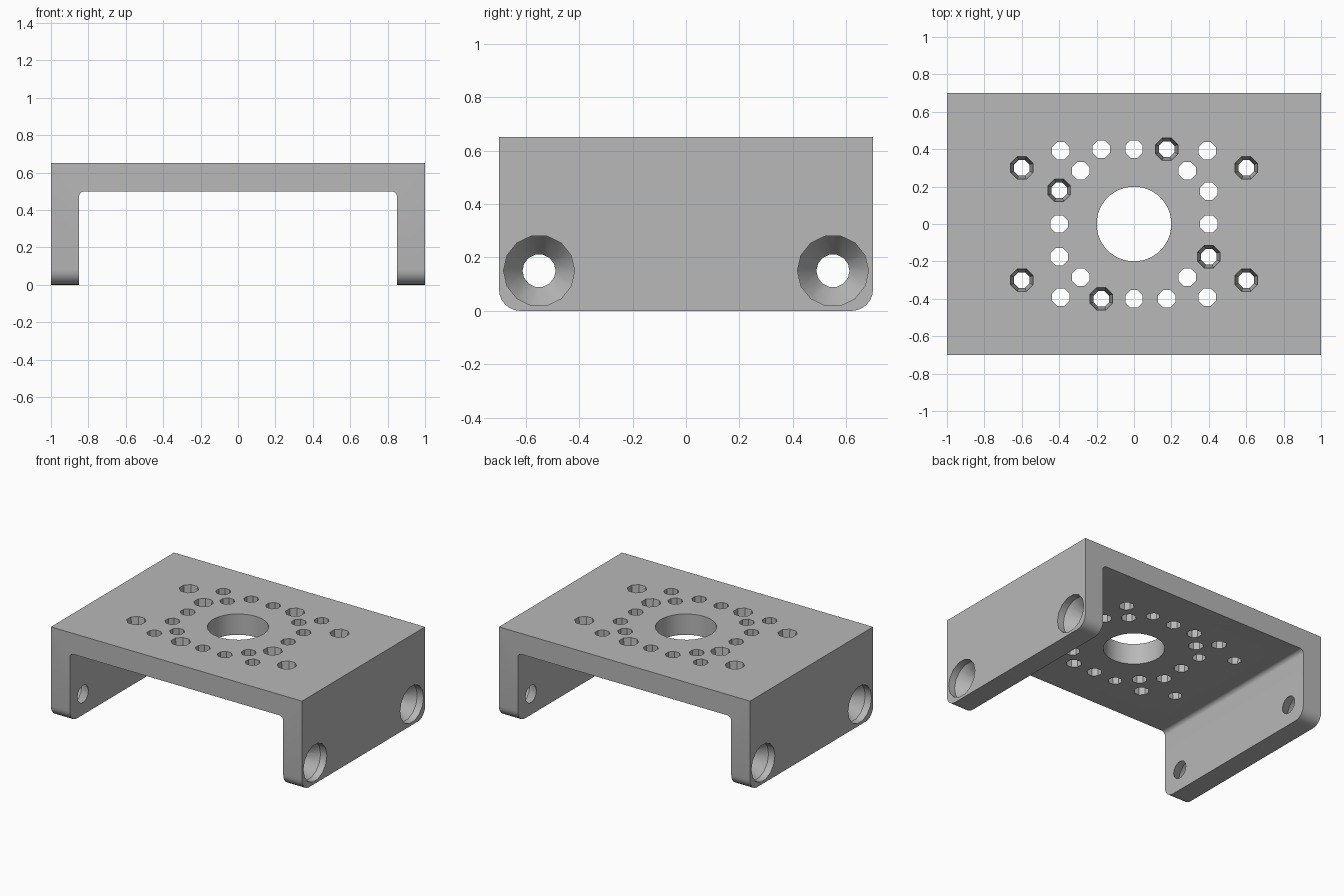
import bpy, bmesh, math
from mathutils import Matrix, Vector

if "Cube" in bpy.data.objects:
    bpy.data.objects.remove(bpy.data.objects["Cube"], do_unlink=True)

HALF_X, HALF_Y, TOP, WALL = 1.0, 0.7, 0.65, 0.15
INNER_X, INNER_Z = HALF_X - WALL, TOP - WALL
FILLET, CORNER = 0.03, 0.08

grey = bpy.data.materials.new("bracket grey")
grey.use_nodes = True
grey.diffuse_color = (0.48, 0.48, 0.48, 1)
grey.node_tree.nodes["Principled BSDF"].inputs["Base Color"].default_value = grey.diffuse_color


def make_object(name, bm):
    bmesh.ops.recalc_face_normals(bm, faces=bm.faces)
    mesh = bpy.data.meshes.new(name)
    bm.to_mesh(mesh)
    bm.free()
    obj = bpy.data.objects.new(name, mesh)
    bpy.context.collection.objects.link(obj)
    mesh.materials.append(grey)
    return obj


def bore(bm, matrix, steps, sides):
    """Closed turned cutter; steps are (distance along local z, radius)."""
    rings = []
    for depth, radius in steps:
        ring = []
        for i in range(sides):
            a = math.tau * (i + 0.5) / sides
            point = Vector((radius * math.cos(a), radius * math.sin(a), depth))
            ring.append(bm.verts.new(matrix @ point))
        rings.append(ring)
    for low, high in zip(rings, rings[1:]):
        for i in range(sides):
            j = (i + 1) % sides
            bm.faces.new((low[i], low[j], high[j], high[i]))
    bm.faces.new(rings[0][::-1])
    bm.faces.new(rings[-1])


# U-shaped body: right half of the profile, mirrored, then extruded along y
half = [(HALF_X, TOP), (HALF_X, 0), (INNER_X, 0)]
for i in range(6):
    a = math.radians(90 * i / 5)
    half.append((INNER_X - FILLET + FILLET * math.cos(a),
                 INNER_Z - FILLET + FILLET * math.sin(a)))
profile = half + [(-x, z) for x, z in reversed(half)]
bm = bmesh.new()
face = bm.faces.new([bm.verts.new((x, -HALF_Y, z)) for x, z in profile])
out = bmesh.ops.extrude_face_region(bm, geom=[face])
bmesh.ops.translate(bm, vec=(0, 2 * HALF_Y, 0),
                    verts=[g for g in out["geom"] if isinstance(g, bmesh.types.BMVert)])
# Rounded lower corners of both legs
feet = [e for e in bm.edges
        if all(v.co.z < 0.001 for v in e.verts)
        and abs(e.verts[0].co.y - e.verts[1].co.y) < 0.001]
bmesh.ops.bevel(bm, geom=feet, offset=CORNER, segments=6, profile=0.5, affect='EDGES')
bracket = make_object("bracket_body", bm)

# Hole cutters
bm = bmesh.new()
LOW, HIGH = INNER_Z - 0.02, TOP + 0.02
bore(bm, Matrix(), [(LOW, 0.2), (HIGH, 0.2)], 32)

# Small straight holes and wider tapered holes of the mounting pattern
straight = [(0, 0.4), (0, -0.4), (0.4, 0), (-0.4, 0),
            (-0.175, 0.4), (0.175, -0.4), (0.4, 0.175), (-0.4, -0.175)]
straight += [(sx * d, sy * d) for d in (0.285, 0.392) for sx in (-1, 1) for sy in (-1, 1)]
tapered = [(0.175, 0.4), (-0.4, 0.18), (0.4, -0.175), (-0.175, -0.4)]
tapered += [(sx * 0.6, sy * 0.3) for sx in (-1, 1) for sy in (-1, 1)]
for x, y in straight:
    bore(bm, Matrix.Translation((x, y, 0)), [(LOW, 0.05), (HIGH, 0.05)], 8)
for x, y in tapered:
    bore(bm, Matrix.Translation((x, y, 0)),
         [(LOW, 0.045), (INNER_Z, 0.045), (TOP, 0.065), (HIGH, 0.065)], 8)

# Countersunk screw holes through the legs
for side in (-1, 1):
    for y in (-0.55, 0.55):
        turn = Matrix.Rotation(side * math.pi / 2, 4, 'Y')
        bore(bm, Matrix.Translation((0, y, 0.15)) @ turn,
             [(INNER_X - 0.02, 0.062), (INNER_X, 0.062),
              (HALF_X - 0.05, 0.133), (HALF_X + 0.02, 0.133)], 14)
cutter = make_object("hole_cutter", bm)
cutter.hide_render = True

# Cut the holes and bake the result
cut = bracket.modifiers.new("holes", 'BOOLEAN')
cut.operation, cut.solver, cut.object = 'DIFFERENCE', 'EXACT', cutter
bpy.context.view_layer.update()
deps = bpy.context.evaluated_depsgraph_get()
baked = bpy.data.meshes.new_from_object(bracket.evaluated_get(deps))
bracket.modifiers.clear()
bracket.data = baked
bpy.data.objects.remove(cutter, do_unlink=True)

# Smooth curved walls, keep edges sharp
bpy.ops.object.select_all(action='DESELECT')
bracket.select_set(True)
bpy.context.view_layer.objects.active = bracket
bpy.ops.object.shade_smooth_by_angle(angle=math.radians(30))
